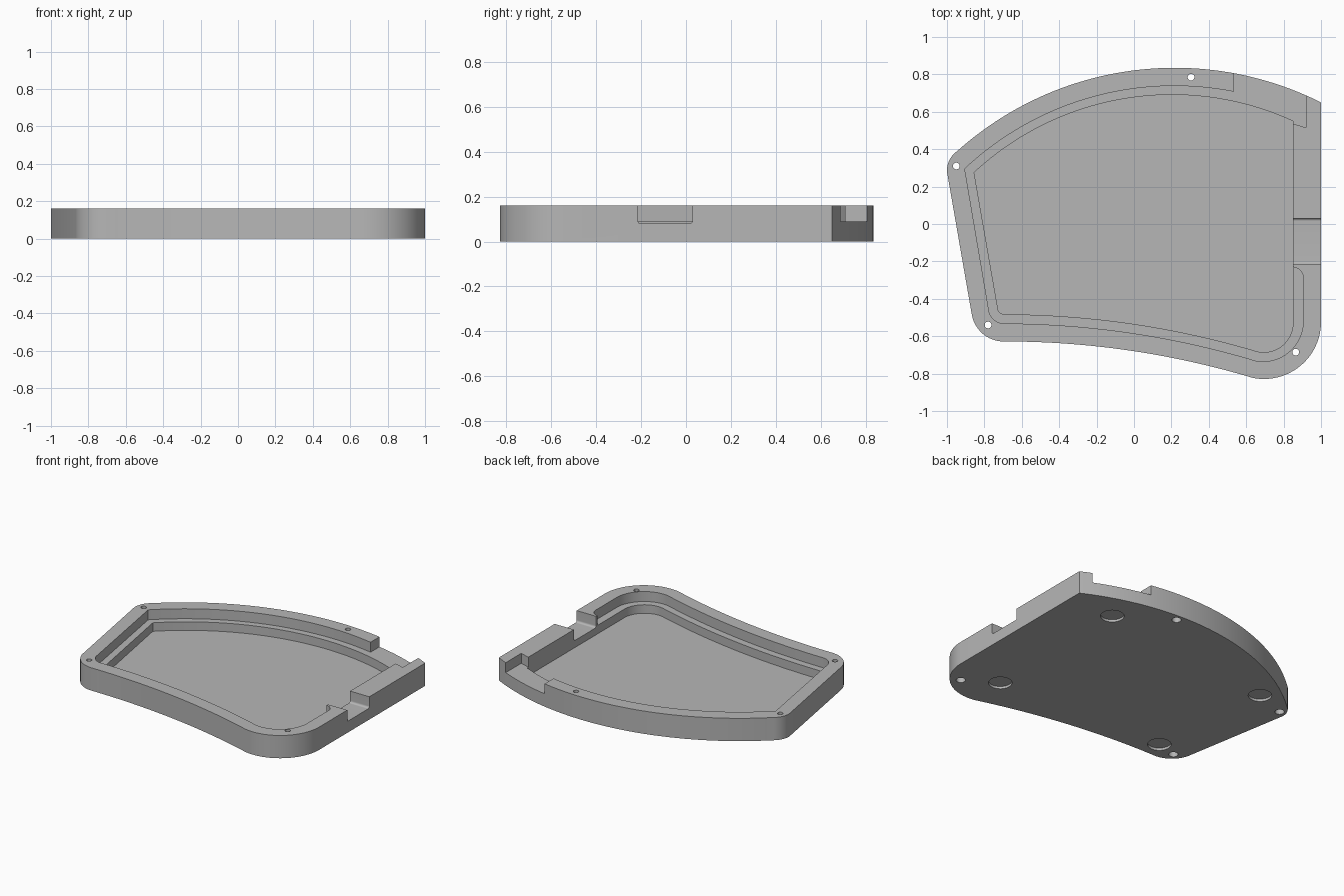
import bpy, bmesh, math
from mathutils import Vector

if "Cube" in bpy.data.objects:
    bpy.data.objects.remove(bpy.data.objects["Cube"])

HEIGHT, LEDGE, FLOOR, SLOT = 0.16, 0.09, 0.03, 0.08
ABOVE = 0.3

grey = bpy.data.materials.new("plain_grey")
grey.use_nodes = True
grey.diffuse_color = (0.47, 0.47, 0.47, 1)
grey.node_tree.nodes["Principled BSDF"].inputs["Base Color"].default_value = grey.diffuse_color


def arc(p, q, r, n=12):
    """Points of the circular arc from p through q to r."""
    p, q, r = Vector(p), Vector(q), Vector(r)
    d = 2 * (p.x * (q.y - r.y) + q.x * (r.y - p.y) + r.x * (p.y - q.y))
    pp, qq, rr = p.dot(p), q.dot(q), r.dot(r)
    c = Vector(((pp * (q.y - r.y) + qq * (r.y - p.y) + rr * (p.y - q.y)) / d,
                (pp * (r.x - q.x) + qq * (p.x - r.x) + rr * (q.x - p.x)) / d))
    start = math.atan2(p.y - c.y, p.x - c.x)
    end = math.atan2(r.y - c.y, r.x - c.x)
    sweep = (end - start + math.pi) % math.tau - math.pi
    radius = (p - c).length
    angles = [start + sweep * i / n for i in range(n + 1)]
    return [(c.x + radius * math.cos(a), c.y + radius * math.sin(a)) for a in angles]


def prism(name, outline, low, high, along_x=False):
    """Closed solid from an outline, extruded along z (or along x)."""
    bm = bmesh.new()
    place = (lambda u, v, w: (w, u, v)) if along_x else (lambda u, v, w: (u, v, w))
    verts = []
    for u, v in outline:
        co = Vector(place(u, v, low))
        if not verts or (verts[-1].co - co).length > 1e-4:
            verts.append(bm.verts.new(co))
    base = bm.faces.new(verts)
    top = bmesh.ops.extrude_face_region(bm, geom=[base])["geom"]
    move = Vector(place(0, 0, high - low))
    bmesh.ops.translate(bm, vec=move, verts=[g for g in top if isinstance(g, bmesh.types.BMVert)])
    bmesh.ops.recalc_face_normals(bm, faces=bm.faces)
    mesh = bpy.data.meshes.new(name)
    bm.to_mesh(mesh)
    bm.free()
    mesh.materials.append(grey)
    obj = bpy.data.objects.new(name, mesh)
    bpy.context.collection.objects.link(obj)
    return obj


def disc(x, y, radius, n=32):
    return [(x + radius * math.cos(math.tau * i / n), y + radius * math.sin(math.tau * i / n))
            for i in range(n)]


def cut(body, cutter):
    cutter.hide_render = True
    mod = body.modifiers.new("cut", "BOOLEAN")
    mod.operation, mod.solver, mod.object = "DIFFERENCE", "EXACT", cutter
    bpy.context.view_layer.objects.active = body
    bpy.ops.object.modifier_apply(modifier=mod.name)
    bpy.data.objects.remove(cutter)


# Solid body of the tray
outer = (arc((1, 0.65), (0.2, 0.835), (-0.945, 0.39), 48)
         + arc((-0.945, 0.39), (-0.985, 0.345), (-1, 0.28))
         + arc((-0.868, -0.48), (-0.805, -0.59), (-0.69, -0.628))
         + arc((-0.69, -0.628), (0, -0.68), (0.636, -0.823), 32)
         + arc((0.636, -0.823), (0.91, -0.74), (1, -0.52), 24))
tray = prism("case_tray", outer, 0, HEIGHT)

# Deep pocket down to the floor
deep = (arc((0.85, 0.55), (0.15, 0.69), (-0.855, 0.275), 48)
        + arc((-0.73, -0.44), (-0.72, -0.47), (-0.69, -0.483))
        + arc((-0.69, -0.483), (0, -0.535), (0.66, -0.682), 32)
        + arc((0.66, -0.682), (0.807, -0.637), (0.85, -0.52), 24))
cut(tray, prism("deep_pocket", deep, FLOOR, ABOVE))

# Wider upper pocket that leaves the ledge
wide = (arc((0.54, 0.706), (0.15, 0.737), (-0.905, 0.295), 48)
        + arc((-0.778, -0.45), (-0.755, -0.505), (-0.69, -0.532))
        + arc((-0.69, -0.532), (0, -0.585), (0.653, -0.732), 32)
        + arc((0.653, -0.732), (0.842, -0.672), (0.905, -0.52), 24)
        + arc((0.905, -0.3), (0.89, -0.25), (0.845, -0.23)) + [(0.8, -0.23)])
cut(tray, prism("ledge_pocket", wide, LEDGE, ABOVE))

# Opening in the back wall
back = [(0.92, 0.515), (0.84, 0.54), (0.8, 0.5), (0.535, 0.55), (0.535, 1), (0.92, 1)]
cut(tray, prism("back_opening", back, LEDGE, ABOVE))

# Slot through the left wall, with softened bottom corners
slot = (arc((-0.215, 0.095), (-0.211, 0.084), (-0.2, SLOT), 6)
        + arc((0.015, SLOT), (0.026, 0.084), (0.03, 0.095), 6)
        + [(0.03, ABOVE), (-0.215, ABOVE)])
cut(tray, prism("side_slot", slot, 0.8, 1.1, along_x=True))

# Screw holes with wider bores underneath
for x, y in [(0.865, -0.685), (0.305, 0.785), (-0.95, 0.31), (-0.78, -0.54)]:
    cut(tray, prism("screw_hole", disc(x, y, 0.018), -0.1, ABOVE))
    cut(tray, prism("screw_bore", disc(x, y, 0.03), -0.1, 0.05))

# Shallow round recesses for feet
for x, y in [(0.65, 0.56), (0.65, -0.55), (-0.72, 0.39), (-0.63, -0.5)]:
    cut(tray, prism("foot_recess", disc(x, y, 0.075, 48), -0.1, 0.017))

# Smooth the curved walls, keep the edges sharp
bpy.ops.object.select_all(action="DESELECT")
tray.select_set(True)
bpy.context.view_layer.objects.active = tray
bpy.ops.object.shade_smooth_by_angle(angle=math.radians(30))
